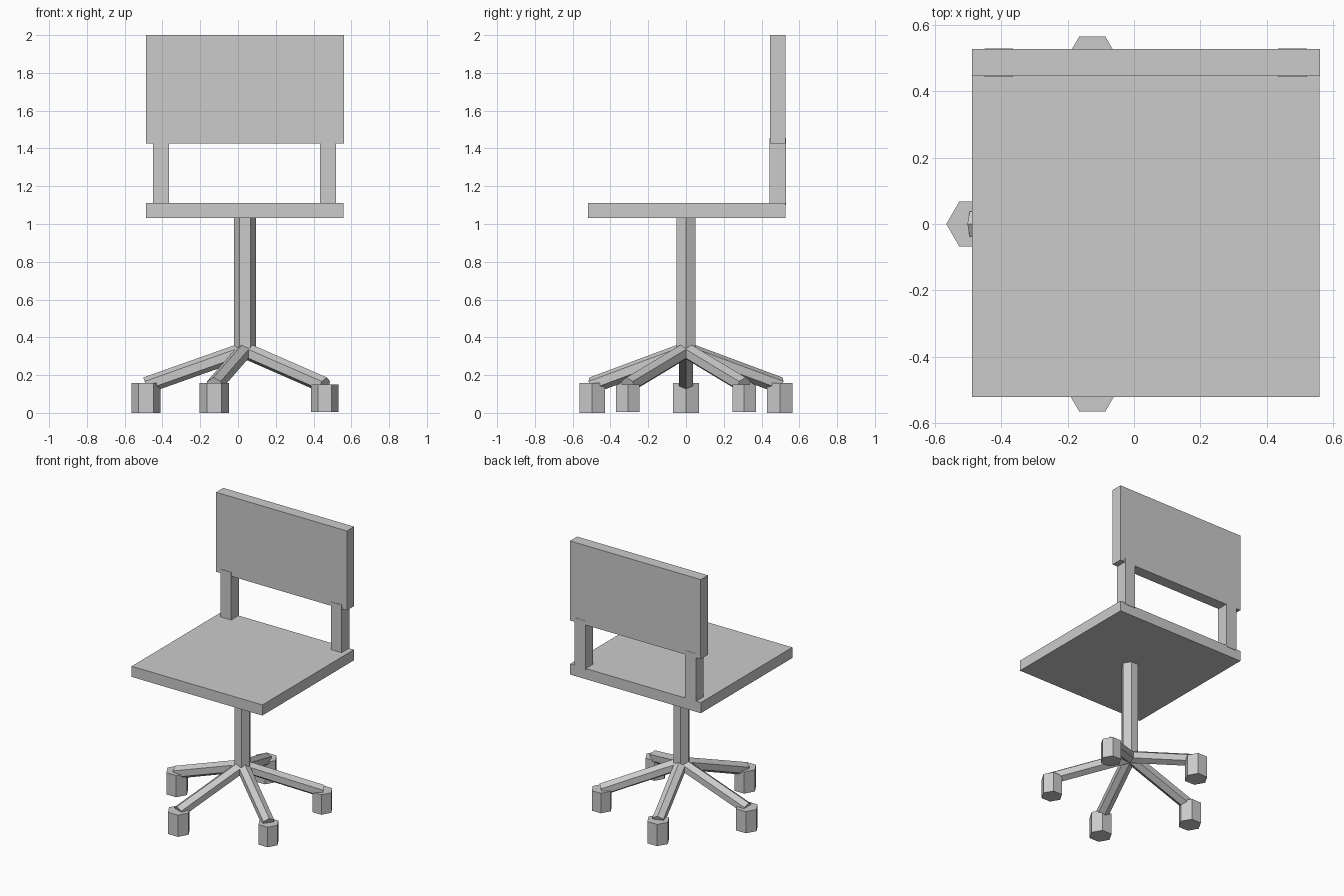
import bpy, math
from mathutils import Vector

if "Cube" in bpy.data.objects:
    bpy.data.objects.remove(bpy.data.objects["Cube"])

grey = bpy.data.materials.new("plain grey")
grey.diffuse_color = (0.6, 0.6, 0.6, 1)
grey.use_nodes = True
grey.node_tree.nodes["Principled BSDF"].inputs["Base Color"].default_value = grey.diffuse_color
CX = 0.036  # column axis


def finish(name):
    ob = bpy.context.object
    ob.name = name
    ob.data.materials.append(grey)
    return ob


def box(name, x0, x1, y0, y1, z0, z1):
    bpy.ops.mesh.primitive_cube_add(size=1, location=((x0 + x1) / 2, (y0 + y1) / 2, (z0 + z1) / 2))
    ob = finish(name)
    ob.scale = (x1 - x0, y1 - y0, z1 - z0)


def hex_bar(name, a, b, r):
    # six-sided bar from a to b; local x keeps a corner in the vertical plane of the bar
    a, b = Vector(a), Vector(b)
    d = b - a
    bpy.ops.mesh.primitive_cylinder_add(vertices=6, radius=r, depth=d.length,
                                        location=(a + b) / 2,
                                        rotation=(0, 0, math.radians(30)))
    ob = finish(name)
    # the primitive has its first corner on +y
    if Vector((d.x, d.y)).length > 1e-4:
        ob.rotation_euler = d.to_track_quat('Z', 'Y').to_euler()


# seat, backrest and its two posts
box("seat", -0.487, 0.559, -0.52, 0.526, 1.033, 1.11)
box("backrest", -0.487, 0.56, 0.445, 0.527, 1.425, 2.0)
for side, x in (("left", -0.45), ("right", 0.434)):
    box(side + "_back_post", x, x + 0.086, 0.442, 0.529, 1.1, 1.455)

# central column
hex_bar("column", (CX, 0, 0.32), (CX, 0, 1.04), 0.058)

# five sloping legs, each ending in a six-sided foot
for i in range(5):
    a = math.pi + i * math.tau / 5
    x, y = CX + 0.523 * math.cos(a), 0.523 * math.sin(a)
    small = i in (2, 3)
    hex_bar(f"leg_{i + 1}", (CX, 0, 0.331), (x, y, 0.146), 0.044)
    hex_bar(f"foot_{i + 1}", (x, y, 0.006 if small else 0),
            (x, y, 0.151 if small else 0.157), 0.072 if small else 0.078)
